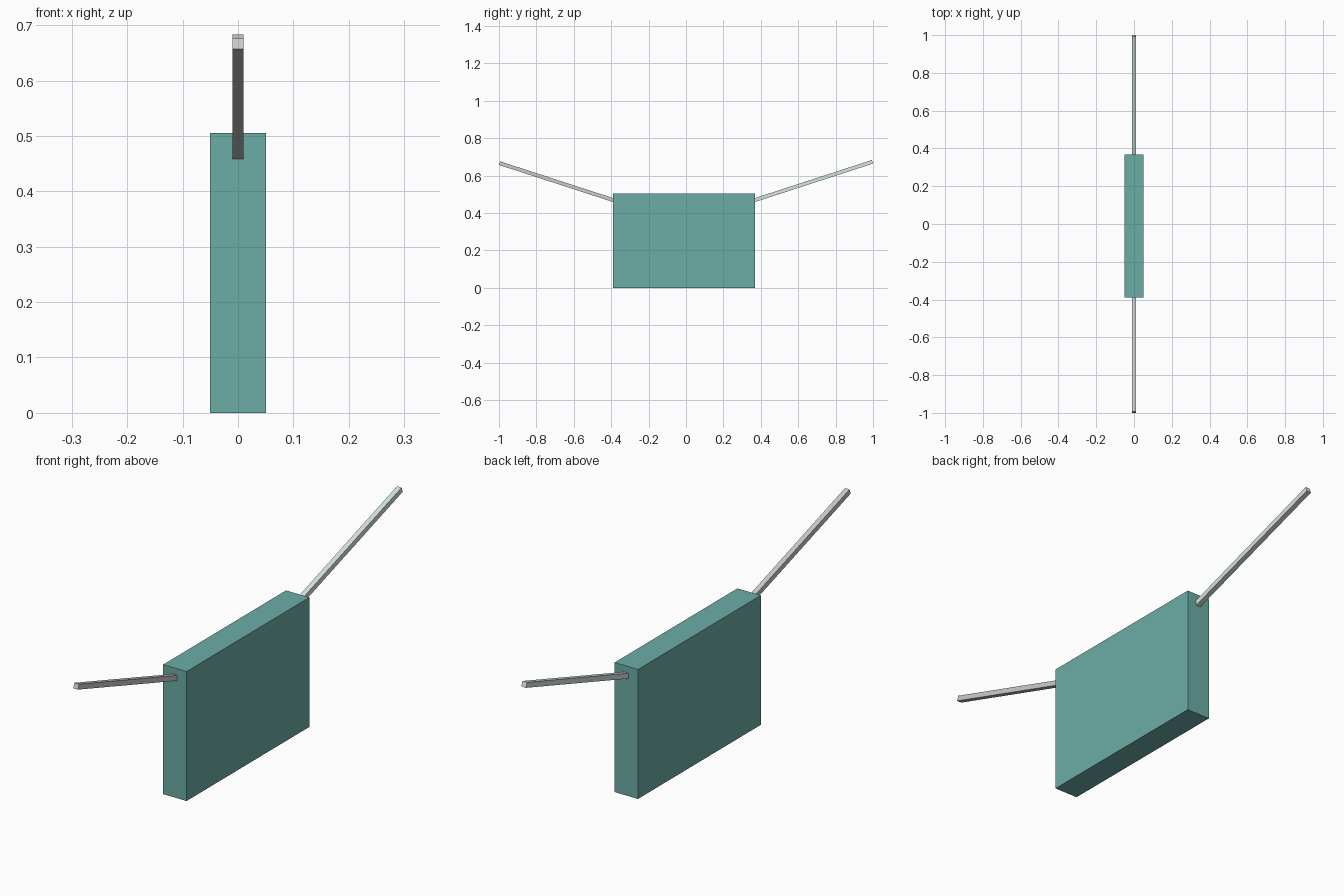
import bpy
from mathutils import Vector

if "Cube" in bpy.data.objects:
    bpy.data.objects.remove(bpy.data.objects["Cube"])


def material(name, color):
    m = bpy.data.materials.new(name)
    m.diffuse_color = color
    m.use_nodes = True
    m.node_tree.nodes["Principled BSDF"].inputs["Base Color"].default_value = m.diffuse_color
    return m


def box(name, center, size):
    bpy.ops.mesh.primitive_cube_add(size=1, location=center)
    ob = bpy.context.object
    ob.name = name
    ob.scale = size
    return ob


def rod(name, start, end, width=0.02):
    # Square bar running between two points in the YZ plane
    a, b = Vector(start), Vector(end)
    d = b - a
    ob = box(name, (a + b) / 2, (width, width, d.length))
    ob.rotation_euler = d.to_track_quat('Z', 'X').to_euler()
    return ob


# Slab body
body = box("body", (0, -0.0105, 0.2525), (0.101, 0.757, 0.505))
body.data.materials.append(material("teal", (0.15, 0.42, 0.38, 1)))

# Tilted arms at both ends
rod("front_arm", (0, -0.384, 0.467), (0, -0.997, 0.6665))
back = rod("back_arm", (0, 0.362, 0.467), (0, 0.997, 0.6735))
back.data.materials.append(material("pale_green_grey", (0.68, 0.78, 0.75, 1)))
